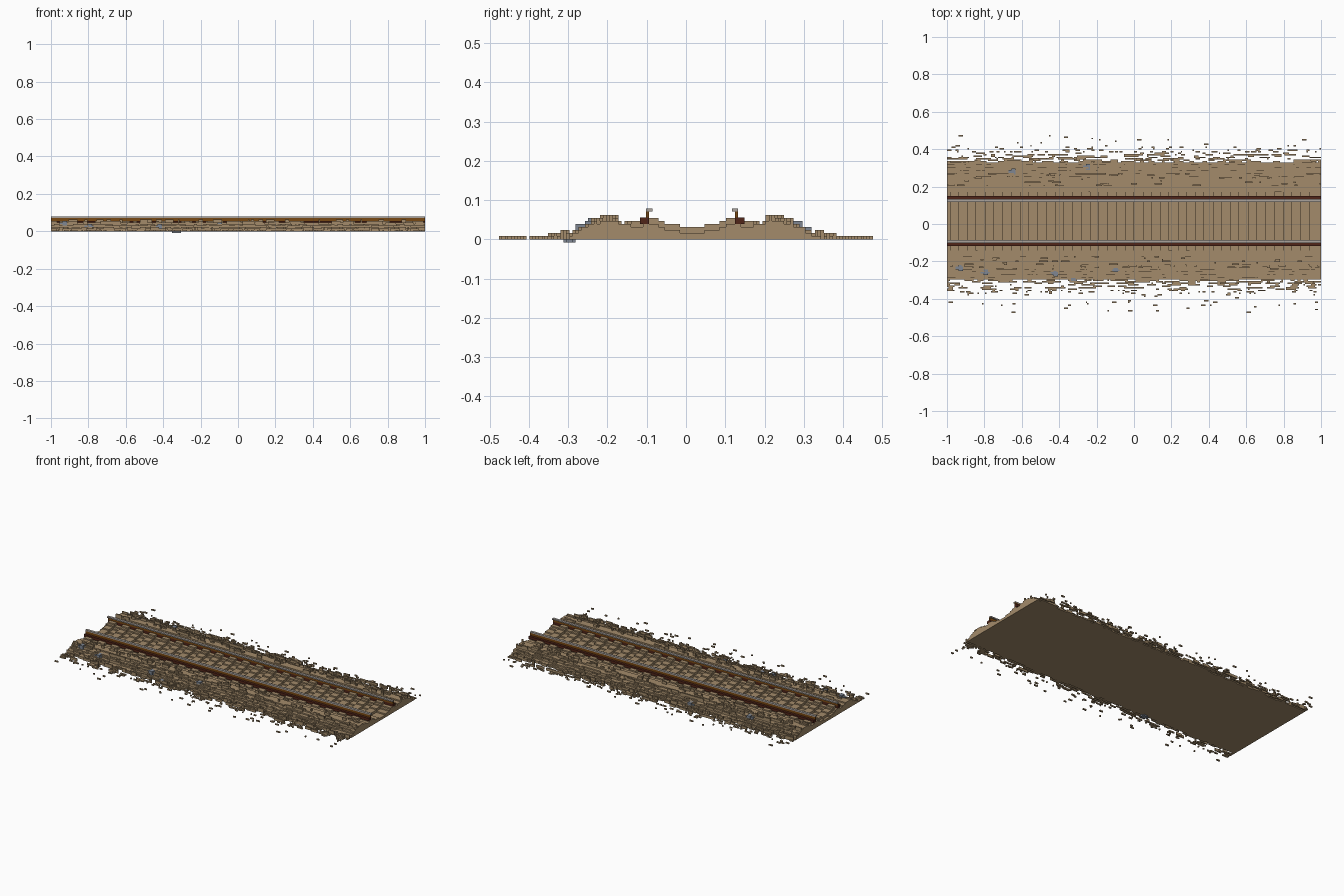
import bpy, bmesh, random
from mathutils import Matrix, Vector

random.seed(7)
V = 1 / 128            # edge of one cube
HALF = 128             # half length in cubes
MID = 2                # track centre line in cubes

if "Cube" in bpy.data.objects:
    bpy.data.objects.remove(bpy.data.objects["Cube"])


def material(name, r, g, b):
    m = bpy.data.materials.new(name)
    m.use_nodes = True
    m.diffuse_color = (r, g, b, 1)
    m.node_tree.nodes["Principled BSDF"].inputs["Base Color"].default_value = (r, g, b, 1)
    return m


TAN = material("tan gravel", .37, .26, .145)
BLUE = material("blue grey stone", .21, .24, .29)
STEEL = material("worn steel", .41, .37, .34)
RUST = material("rust brown", .19, .065, .006)
DARK = material("dark rust", .08, .018, .009)


def box(bm, x0, x1, y0, y1, z0, z1):
    size = Vector((x1 - x0, y1 - y0, z1 - z0)) * V
    centre = Vector((x0 + x1, y0 + y1, z0 + z1)) * V / 2
    bmesh.ops.create_cube(bm, size=1, matrix=Matrix.Translation(centre) @ Matrix.Diagonal(size).to_4x4())


def extrude_steps(bm, steps, x0, x1):
    """Extrude a mirrored staircase of (half width, height) along x."""
    right = []
    for (w, h), (_, below) in zip(steps, steps[1:] + [(0, 0)]):
        right += [(w, h), (w, below)]
    outline = right + [(-w, h) for w, h in reversed(right)]
    ends = [[bm.verts.new((x * V, (MID + y) * V, z * V)) for y, z in outline] for x in (x0, x1)]
    for ring in ends:
        bm.faces.new(ring)
    for k in range(len(outline)):
        bm.faces.new((ends[0][k - 1], ends[0][k], ends[1][k], ends[1][k - 1]))
    bmesh.ops.recalc_face_normals(bm, faces=bm.faces[:])


def finish(bm, name, mat):
    mesh = bpy.data.meshes.new(name)
    bm.to_mesh(mesh)
    bm.free()
    mesh.materials.append(mat)
    bpy.context.collection.objects.link(bpy.data.objects.new(name, mesh))


# Sleepers follow a stepped section, the gravel lies lower between them
sleeper = [(4, 4), (9, 5), (11, 6), (16, 7), (20, 6)]
bed = [(w, h - 2) for w, h in sleeper]
bed += [(24, 5), (30, 6), (33, 5), (35, 4), (37, 3), (39, 2), (40, 1)]


def bed_height(d):
    return next((h for w, h in bed if d < w), 0)


bm = bmesh.new()
extrude_steps(bm, bed, -HALF, HALF)
finish(bm, "gravel_bed", TAN)

bm = bmesh.new()
for x in range(-HALF + 2, HALF - 5, 12):
    extrude_steps(bm, sleeper, x, x + 6)
finish(bm, "sleepers", TAN)

# Rails: dark foot, rust web and steel head overhanging inwards
for side, name in ((-1, "right"), (1, "left")):
    for part, d0, d1, z0, z1, mat in (("foot", 14, 17, 5, 7.1, DARK),
                                      ("web", 14, 15, 7.1, 9, RUST),
                                      ("head", 13, 15, 9, 10, STEEL)):
        bm = bmesh.new()
        y0, y1 = sorted((MID + side * d0, MID + side * d1))
        box(bm, -HALF, HALF, y0, y1, z0, z1)
        finish(bm, f"{name}_rail_{part}", mat)

# Loose stones on the shoulders, in short runs along the track
bm = bmesh.new()
for y in range(-38, 42):
    d = abs(y + .5 - MID)
    if d < 20:
        continue
    cover = .04 if d < 24 else .12 if d < 30 else .3
    tallest = 2 if 24 < d < 33 else 1
    x = -HALF
    while x < HALF:
        run = min(random.randint(1, 6), HALF - x)
        if random.random() < cover:
            base = bed_height(d)
            box(bm, x, x + run, y, y + 1, base, base + random.randint(1, tallest))
        x += run
finish(bm, "shoulder_stones", TAN)

# Scattered fringe that thins out away from the bed
bm = bmesh.new()
for y in list(range(-61, -38)) + list(range(42, 61)):
    away = (-38 - y) if y < 0 else (y - 41)
    cover = max(.02, .6 * (1 - away / 12))
    top = 3 if away < 4 else 2 if away < 8 else 1
    x = -HALF
    while x < HALF:
        run = min(random.randint(1, 7 if away < 8 else 3), HALF - x)
        if random.random() < cover:
            box(bm, x, x + run, y, y + 1, 0, random.randint(1, top))
        x += run
finish(bm, "gravel_fringe", TAN)

# A few larger blue grey stones
bm = bmesh.new()
for x, y in ((-83, 36), (-32, 39), (-54, -34), (-102, -33), (-13, -31), (-119, -30), (-42, -38)):
    base = bed_height(abs(y - MID))
    box(bm, x - 3, x + 3, y - 1, y + 1, base - 1, base + 1)
    box(bm, x - 1, x + 2, y - 2, y + 2, base - 1, base + 2)
finish(bm, "large_stones", BLUE)
